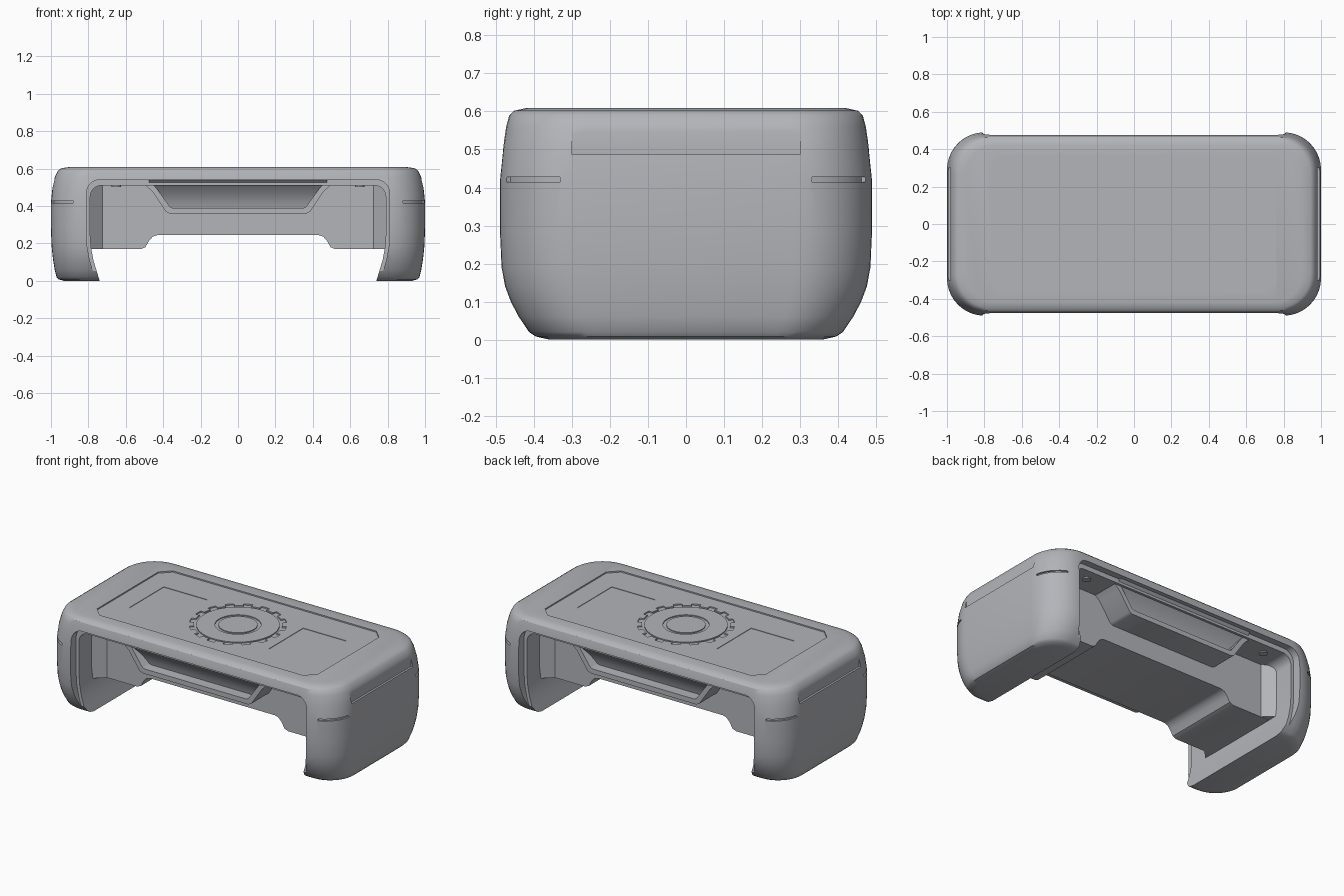
import bpy, bmesh, math

if "Cube" in bpy.data.objects:
    bpy.data.objects.remove(bpy.data.objects["Cube"])

grey = bpy.data.materials.new("warm_grey_plastic")
grey.diffuse_color = (0.45, 0.46, 0.49, 1)
grey.use_nodes = True
grey.node_tree.nodes["Principled BSDF"].inputs["Base Color"].default_value = grey.diffuse_color


def finish(name, bm):
    bmesh.ops.recalc_face_normals(bm, faces=bm.faces)
    me = bpy.data.meshes.new(name)
    bm.to_mesh(me)
    bm.free()
    me.materials.append(grey)
    ob = bpy.data.objects.new(name, me)
    bpy.context.collection.objects.link(ob)
    return ob


def loft(name, rings):
    """Closed skin through rings of equal point count."""
    bm = bmesh.new()
    loops = [[bm.verts.new(p) for p in r] for r in rings]
    n = len(loops[0])
    for a, b in zip(loops, loops[1:]):
        for i in range(n):
            bm.faces.new((a[i], a[(i + 1) % n], b[(i + 1) % n], b[i]))
    bm.faces.new(loops[0][::-1])
    bm.faces.new(loops[-1])
    return finish(name, bm)


def prism_y(name, pts, y0, y1):
    return loft(name, [[(x, y, z) for x, z in pts] for y in (y0, y1)])


def prism_z(name, pts, z0, z1):
    return loft(name, [[(x, y, z) for x, y in pts] for z in (z0, z1)])


def box(name, x0, x1, y0, y1, z0, z1):
    return prism_z(name, [(x0, y0), (x1, y0), (x1, y1), (x0, y1)], z0, z1)


def circle(r, n=64):
    return [(r * math.cos(i * math.tau / n), r * math.sin(i * math.tau / n)) for i in range(n)]


def mirrored(half):
    return half + [(-x, z) for x, z in reversed(half)]


def rounded(hx, hy, r, n=10):
    pts = []
    for q, (sx, sy) in enumerate(((1, 1), (-1, 1), (-1, -1), (1, -1))):
        for i in range(n + 1):
            a = (q + i / n) * math.pi / 2
            pts.append((sx * (hx - r) + r * math.cos(a), sy * (hy - r) + r * math.sin(a)))
    return pts


def cut(ob, cutter):
    m = ob.modifiers.new("cut", 'BOOLEAN')
    m.operation, m.solver, m.object = 'DIFFERENCE', 'EXACT', cutter
    bpy.context.view_layer.objects.active = ob
    bpy.ops.object.modifier_apply(modifier=m.name)
    bpy.data.objects.remove(cutter)


# Outer shell, softly bulging rounded block: z, half x, half y, corner radius
sections = [(0, .93, .36, .15), (.008, .96, .395, .16), (.02, .97, .413, .17),
            (.06, .98, .440, .18), (.10, .987, .461, .19), (.14, .992, .476, .195),
            (.19, .997, .486, .2), (.28, 1, .49, .2), (.42, 1, .49, .2), (.50, .992, .482, .2),
            (.56, .978, .473, .2), (.59, .963, .465, .195), (.602, .945, .452, .185),
            (.609, .90, .42, .16)]
shell = loft("outer_shell", [[(x, y, z) for x, y in rounded(hx, hy, r)]
                             for z, hx, hy, r in sections])


# Arch opening through the shell, with a wider step at each mouth
def arch(w, h, r):
    half = [(w - .055, -.1), (w - .05, 0), (w - .035, .05), (w - .017, .11), (w - .004, .18), (w, .24)]
    half += [(w - r + r * math.cos(a * math.pi / 16), h - r + r * math.sin(a * math.pi / 16))
             for a in range(9)]
    return mirrored(half)


cut(shell, prism_y("arch_cutter", arch(.79, .51, .06), -1, 1))
for s in (-1, 1):
    cut(shell, prism_y("mouth_cutter", arch(.81, .54, .07), s * .435, s * 1))

# Corner seam grooves and shallow side recesses
for sx in (-1, 1):
    for sy in (-1, 1):
        angs = [math.radians(12 + 54 * i / 8) for i in range(9)]
        ring = [(r * math.cos(a), r * math.sin(a)) for r, seq in ((.188, angs), (.3, angs[::-1])) for a in seq]
        cut(shell, prism_z("seam_cutter", [(sx * (.8 + x), sy * (.29 + y)) for x, y in ring], .415, .427))
    cut(shell, box("side_cutter", sx * .981, sx * 1.2, -.3, .3, .487, .59))

# Recessed top panel with chamfered corners, side pads and dial well
p = [(.76, .30), (.70, .36), (-.70, .36), (-.76, .30), (-.76, -.30), (-.70, -.36), (.70, -.36), (.76, -.30)]
cut(shell, prism_z("panel_cutter", p, .601, .7))
for s in (-1, 1):
    cut(shell, box("pad_cutter", s * .33, s * .63, -.17, .17, .598, .7))
cut(shell, prism_z("dial_cutter", circle(.275), .593, .7))

# Dial: raised ring, hub and ticks
ring = prism_z("dial_ring", circle(.235), .58, .600)
cut(ring, prism_z("ring_cutter", circle(.13), .594, .7))
hub = prism_z("dial_hub", circle(.11), .58, .600)
parts = [shell, ring, hub]
for i in range(16):
    a0 = (i + .25) * math.tau / 16
    a1 = a0 + .2
    tick = [(r * math.cos(a), r * math.sin(a)) for r, a in ((.25, a0), (.278, a0), (.278, a1), (.25, a1))]
    parts.append(prism_z("dial_tick", tick, .58, .601))

# Inner body spanning between the legs, stepped down at both ends
body = prism_y("inner_body", mirrored([(.80, .52), (.80, .17), (.52, .17), (.495, .18), (.475, .215),
                                       (.455, .237), (.43, .245)]), -.25, .25)
parts.append(body)

# Small fillets where the body meets the legs
for sx in (-1, 1):
    for sy in (-1, 1):
        tri = [(sx * .72, sy * .245), (sx * .80, sy * .245), (sx * .80, sy * .32)]
        parts.append(prism_z("corner_fillet", tri, .171, .52))

# Coved panel in each opening: z, half width, half depth
cove = [(.375, .365, .35), (.42, .397, .36), (.46, .43, .38), (.50, .458, .41), (.525, .475, .435), (.545, .475, .455)]
panel = loft("slot_panel", [[(-w, -y, z), (w, -y, z), (w, y, z), (-w, y, z)] for z, w, y in cove])
parts.append(panel)

# Raised lip around each slot
outer = [(.50, .515), (.46, .48), (.385, .37), (.365, .36)]
inner = [(.35, .39), (.365, .397), (.435, .495), (.475, .535)]
path = outer + [(-x, z) for x, z in reversed(outer)] + [(-x, z) for x, z in reversed(inner)] + inner
for s, name in ((-1, "front_lip"), (1, "back_lip")):
    parts.append(prism_y(name, path, s * .25, s * .42))

# Screw heads under the corners
for sx in (-1, 1):
    for sy in (-1, 1):
        screw = [(sx * .65 + x, sy * .36 + y) for x, y in circle(.025, 20)]
        parts.append(prism_z("screw_head", screw, .503, .515))

bpy.ops.object.select_all(action='DESELECT')
for ob in parts:
    ob.select_set(True)
bpy.context.view_layer.objects.active = shell
bpy.ops.object.shade_smooth_by_angle(angle=math.radians(32))
